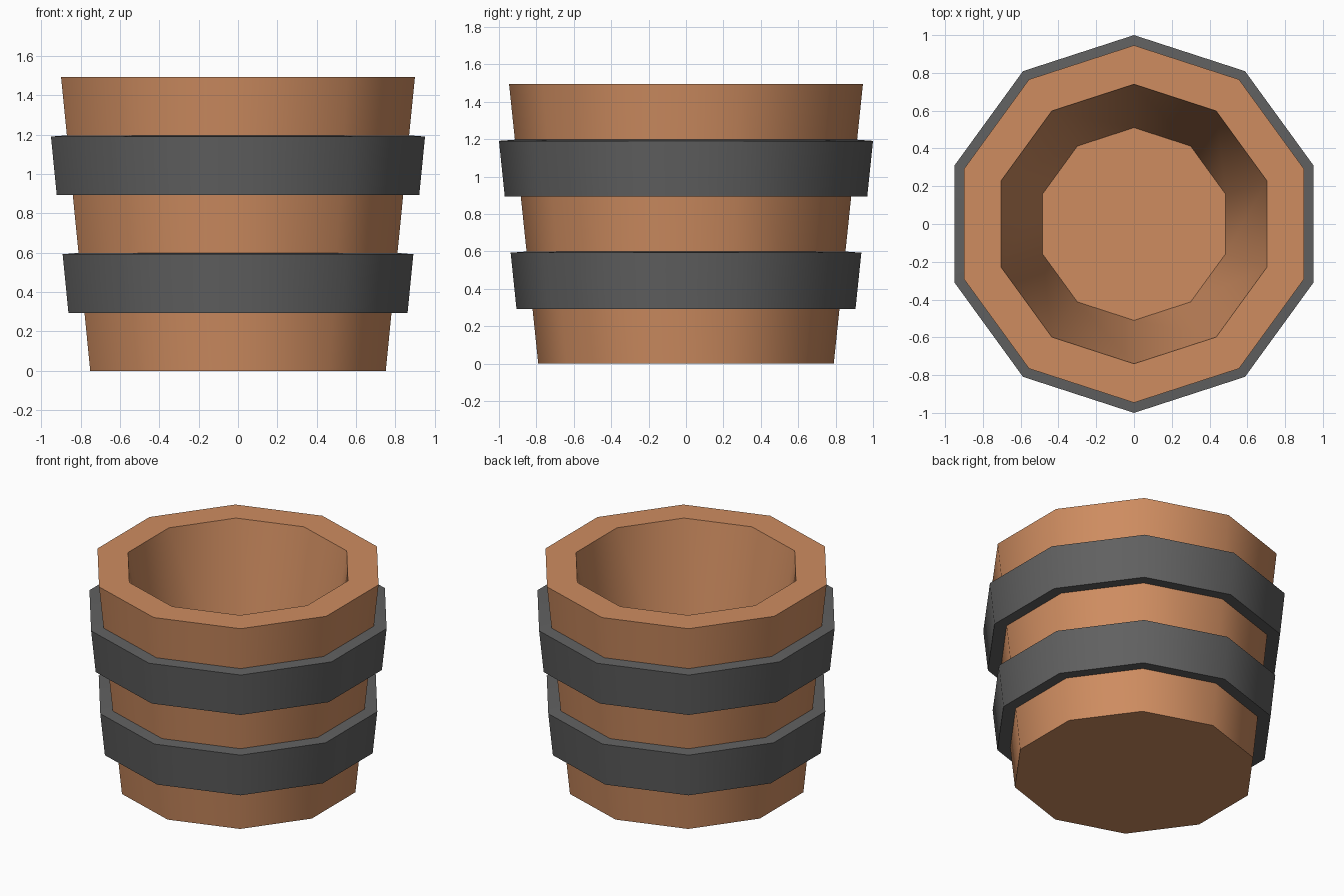
import bpy, bmesh, math

if "Cube" in bpy.data.objects:
    bpy.data.objects.remove(bpy.data.objects["Cube"])

SIDES = 10


def material(name, rgb):
    m = bpy.data.materials.new(name)
    m.diffuse_color = (*rgb, 1)
    m.use_nodes = True
    m.node_tree.nodes["Principled BSDF"].inputs["Base Color"].default_value = m.diffuse_color
    return m


wood = material("warm wood", (0.62, 0.265, 0.118))
iron = material("dark iron", (0.118, 0.118, 0.118))


def lathe(name, profile, mat, ring=False):
    """Ten-sided solid from (radius, z) points; ends capped, or joined when ring."""
    bm = bmesh.new()
    loops = []
    for r, z in profile:
        loops.append([bm.verts.new((r * math.sin(2 * math.pi * i / SIDES),
                                    r * math.cos(2 * math.pi * i / SIDES), z))
                      for i in range(SIDES)])
    pairs = list(zip(loops, loops[1:]))
    if ring:
        pairs.append((loops[-1], loops[0]))
    else:
        bm.faces.new(loops[0])
        bm.faces.new(loops[-1])
    for a, b in pairs:
        for i in range(SIDES):
            j = (i + 1) % SIDES
            bm.faces.new((a[i], a[j], b[j], b[i]))
    bmesh.ops.recalc_face_normals(bm, faces=bm.faces)
    # smooth around the sides, crisp at every rim
    for f in bm.faces:
        f.smooth = True
    for e in bm.edges:
        e.smooth = e.calc_face_angle(0) < math.radians(40)
    me = bpy.data.meshes.new(name)
    bm.to_mesh(me)
    bm.free()
    me.materials.append(mat)
    ob = bpy.data.objects.new(name, me)
    bpy.context.collection.objects.link(ob)
    return ob


H, R0, R1 = 1.495, 0.79, 0.946


def wall(z):
    return R0 + (R1 - R0) * z / H


# Tapered bucket with a hollow inside
lathe("bucket_body", [(R0, 0), (R1, H), (0.74, H), (0.51, 0.2)], wood)

# Two hoops pushed straight out from the sloping wall
for name, lo, hi in (("lower_hoop", 0.30, 0.60), ("upper_hoop", 0.90, 1.198)):
    out, drop = 0.085, 0.007
    lathe(name, [(wall(lo) - 0.01, lo), (wall(lo) + out, lo - drop),
                 (wall(hi) + out, hi - drop), (wall(hi) - 0.01, hi)], iron, ring=True)
